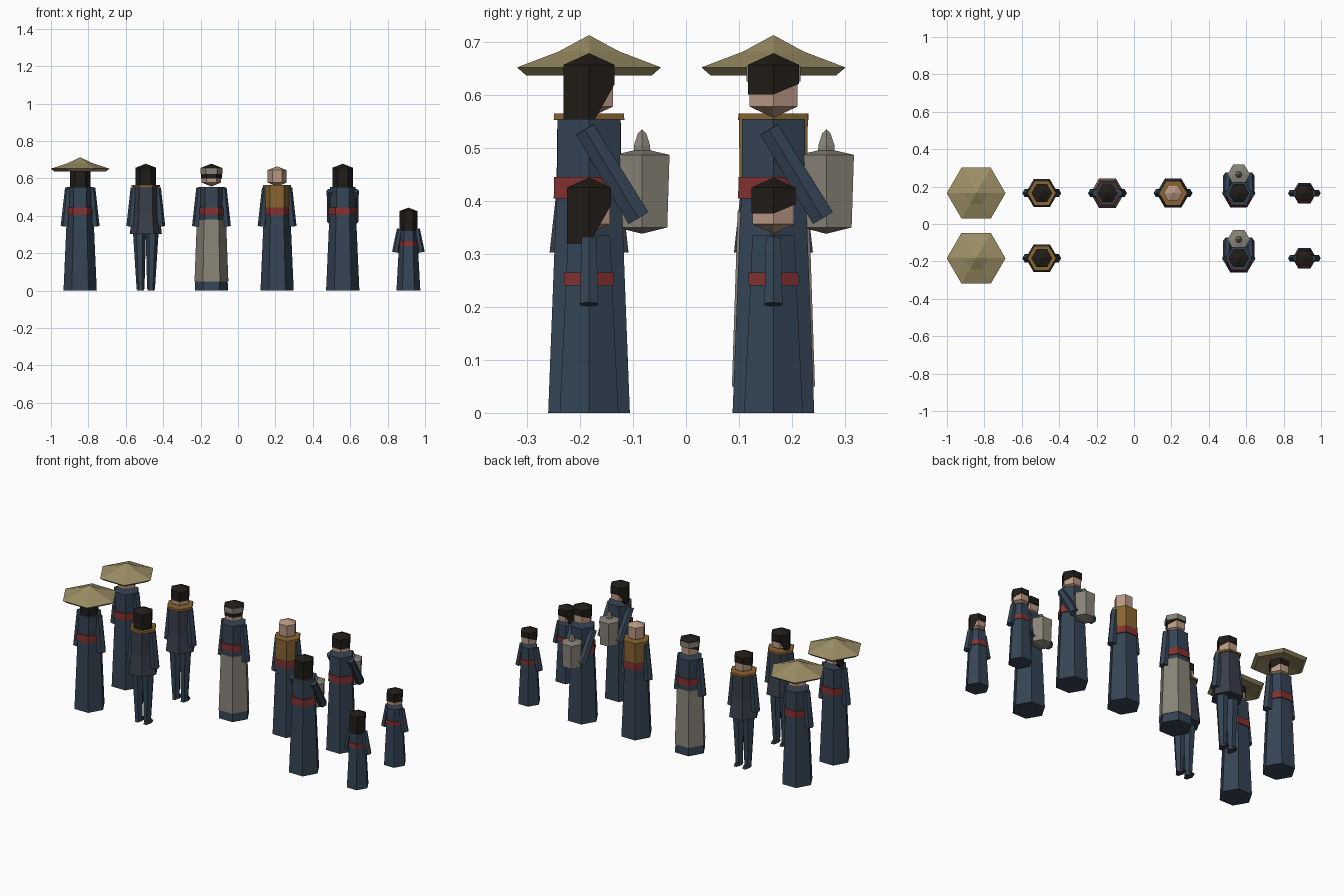
import bpy, bmesh, math
from mathutils import Vector, Matrix

if "Cube" in bpy.data.objects:
    bpy.data.objects.remove(bpy.data.objects["Cube"])

COLORS = {
    "blue": (.035, .058, .09), "slate": (.042, .048, .07), "red": (.22, .032, .03),
    "gold": (.25, .13, .03), "straw": (.33, .27, .13), "grey": (.25, .23, .19),
    "skin": (.48, .31, .23), "hair": (.015, .012, .009),
}
MATS = {}
for key, c in COLORS.items():
    MATS[key] = bpy.data.materials.new(key)
    MATS[key].diffuse_color = (*c, 1)


def loft(name, prof, origin, color, matrix=None, move=None):
    """Closed six-sided form through (z, radius) rings; radius 0 is a point."""
    bm = bmesh.new()
    rings = []
    for z, r in prof:
        n = 1 if r == 0 else 6
        rings.append([bm.verts.new((r * math.cos(i * math.pi / 3),
                                    r * math.sin(i * math.pi / 3), z)) for i in range(n)])
    for a, b in zip(rings, rings[1:]):
        for i in range(6):
            j = (i + 1) % 6
            if len(a) == 1:
                bm.faces.new((a[0], b[j], b[i]))
            elif len(b) == 1:
                bm.faces.new((a[i], a[j], b[0]))
            else:
                bm.faces.new((a[i], a[j], b[j], b[i]))
    for ring in (rings[0], rings[-1]):
        if len(ring) == 6:
            bm.faces.new(ring)
    if move:
        for v in rings[0]:
            v.co.z = move(v.co.y)
    if matrix:
        bmesh.ops.transform(bm, matrix=matrix, verts=bm.verts)
    bmesh.ops.recalc_face_normals(bm, faces=bm.faces)
    me = bpy.data.meshes.new(name)
    bm.to_mesh(me)
    bm.free()
    me.materials.append(MATS[color])
    ob = bpy.data.objects.new(name, me)
    ob.location = origin
    bpy.context.collection.objects.link(ob)
    return ob


def limb(name, low, high, r_low, r_high, origin, color):
    """Tapered limbs on both sides, from low point to high point."""
    for s, side in ((1, "right"), (-1, "left")):
        a = Vector((low[0] * s, low[1], low[2]))
        b = Vector((high[0] * s, high[1], high[2]))
        d = b - a
        m = Matrix.Translation(a) @ Vector((0, 0, 1)).rotation_difference(d).to_matrix().to_4x4()
        loft(f"{side}_{name}", [(0, r_low), (d.length, r_high)], origin, color, m)


def head(o, style, base=.557, k=1.0):
    """Head with pointed chin; hair is 'long', 'short' or None."""
    top = .108 if style is None else .09
    prof = [(0, 0), (.021, .052), (.09, .052)]
    if style is None:
        prof = [(0, 0), (.021, .05), (.088, .05), (.108, 0)]
    loft("head", [(base + z * k, r * k) for z, r in prof], o, "skin")
    if style:
        back, front = (-.022, .063) if style == "long" else (.044, .064)
        loft("hair_" + style, [(base + z * k, r * k) for z, r in
                               [(back, .0555), (.1, .0555), (.122, 0)]], o, "hair",
             move=lambda y: base + k * (front if y > .01 else back))


def robe(o):
    loft("robe", [(0, .089), (.34, .074), (.425, .069), (.555, .069)], o, "blue")
    loft("sash", [(.405, .077), (.445, .076)], o, "red")


def hanging_arms(o):
    limb("arm", (.079, 0, .343), (.06, 0, .55), .025, .021, o, "blue")


def hat_wearer(o, style):
    robe(o)
    hanging_arms(o)
    head(o, style)
    loft("straw_hat", [(.658, 0), (.637, .137), (.652, .157), (.682, .066), (.713, 0)], o, "straw")


def jacket_wearer(o, style):
    loft("jacket", [(.303, .086), (.42, .071), (.555, .069)], o, "slate")
    loft("collar", [(.553, .077), (.565, .076)], o, "gold")
    limb("trouser_leg", (.028, 0, .008), (.034, 0, .32), .021, .035, o, "blue")
    # low shoes, longer toward the toes
    for s in (1, -1):
        m = Matrix.Translation((.028 * s, .008, 0)) @ Matrix.Diagonal((.85, 1.7, 1, 1))
        loft("shoe", [(0, .022), (.014, .018)], o, "slate", m)
    hanging_arms(o)
    head(o, style)


def apron_wearer(o):
    robe(o)
    loft("apron", [(.05, .0905), (.38, .078)], o, "grey")
    hanging_arms(o)
    head(o, "short")
    loft("headband", [(.625, .059), (.655, .059)], o, "grey")


def shawl_wearer(o):
    robe(o)
    loft("shawl", [(.44, .074), (.565, .075)], o, "gold")
    hanging_arms(o)
    head(o, None)


def jar_carrier(o, style):
    robe(o)
    head(o, style)
    limb("carrying_arm", (.058, .093, .368), (.064, -.008, .535), .025, .022, o, "blue")
    jar = o + Vector((0, .1, 0))
    loft("jar", [(.338, 0), (.35, .055), (.487, .06), (.499, 0)], jar, "grey")
    loft("jar_knob", [(.488, .0185), (.505, .0175), (.528, .009), (.535, 0)], jar, "grey")


def child(o, style):
    loft("child_robe", [(0, .064), (.25, .05), (.335, .046)], o, "blue")
    loft("child_sash", [(.24, .0546), (.265, .054)], o, "red")
    limb("child_arm", (.068, 0, .205), (.045, 0, .33), .0196, .0164, o, "blue")
    head(o, style, .338, .87)


# two rows: long-haired figures at the front, short-haired at the back
X = [-.844 + i * .351 for i in range(6)]
for y, style in ((-.183, "long"), (.165, "short")):
    hat_wearer(Vector((X[0], y, 0)), style)
    jacket_wearer(Vector((X[1], y, 0)), style)
    jar_carrier(Vector((X[4], y, 0)), style)
    child(Vector((X[5], y, 0)), style)
apron_wearer(Vector((X[2], .165, 0)))
shawl_wearer(Vector((X[3], .165, 0)))

for m in bpy.data.materials:
    if m.users and not m.is_grease_pencil:
        m.use_nodes = True
        m.node_tree.nodes["Principled BSDF"].inputs["Base Color"].default_value = m.diffuse_color
